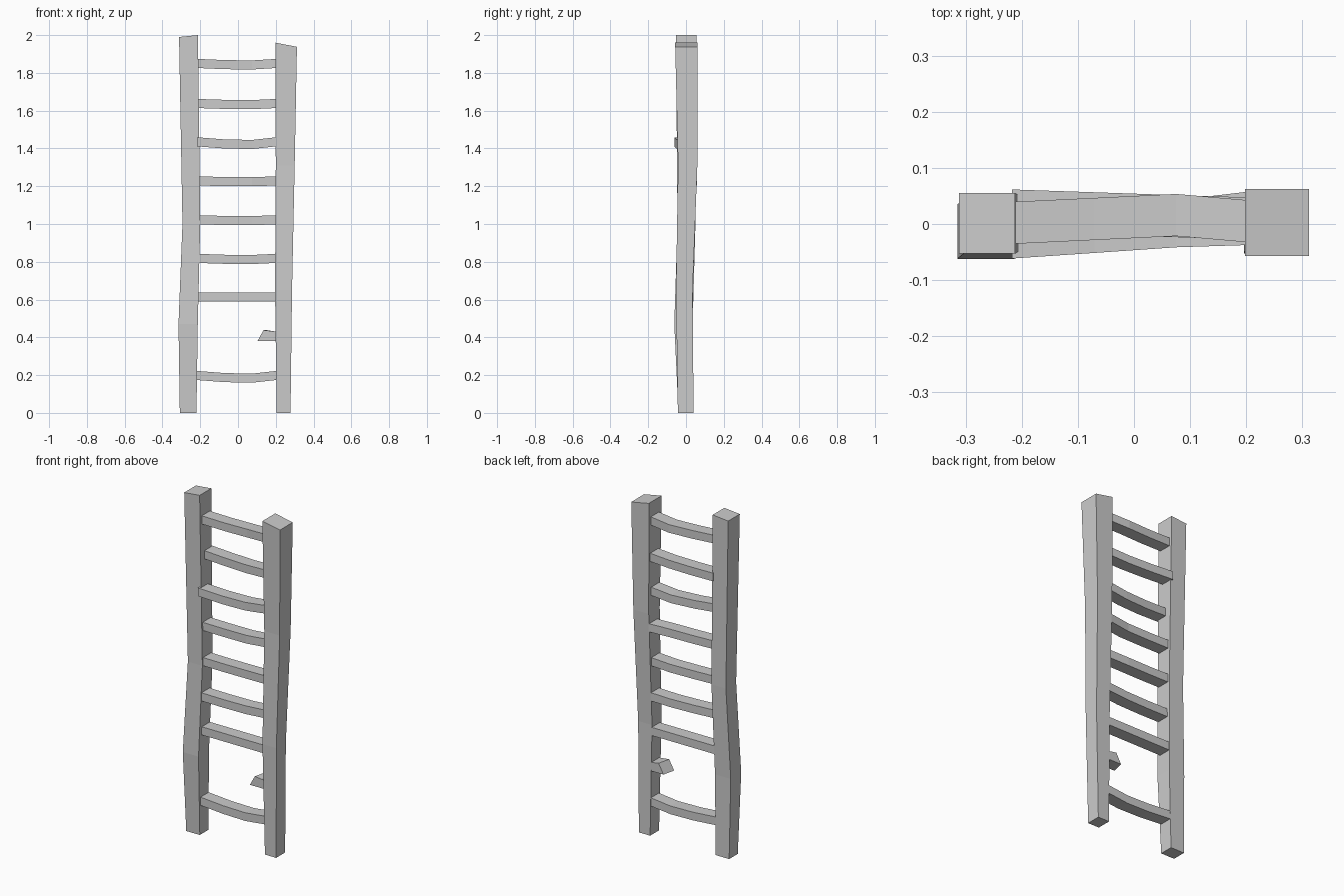
import bpy


def loft(name, rings):
    """Skin a chain of four-point rings and cap both ends."""
    verts = [p for r in rings for p in r]
    faces = [(3, 2, 1, 0)]
    for i in range(len(rings) - 1):
        a, b = 4 * i, 4 * i + 4
        for k in range(4):
            n = (k + 1) % 4
            faces.append((a + k, a + n, b + n, b + k))
    e = len(verts) - 4
    faces.append((e, e + 1, e + 2, e + 3))
    me = bpy.data.meshes.new(name)
    me.from_pydata(verts, [], faces)
    ob = bpy.data.objects.new(name, me)
    bpy.context.collection.objects.link(ob)
    return ob


def rail(name, stations):
    """Stations: x0, x1, y0, y1, z at x0, z at x1."""
    loft(name, [[(x0, y0, z0), (x1, y0, z1), (x1, y1, z1), (x0, y1, z0)]
                for x0, x1, y0, y1, z0, z1 in stations])


def rung(name, z, sag, ys, h=0.048, w=0.075):
    """Bent plank: left, middle and right y centres plus a sag."""
    pts = [(-0.217, ys[0], z), (-0.07, ys[0] * .5 + ys[1] * .5, z - sag * .8),
           (0.075, ys[1], z - sag), (0.202, ys[2], z)]
    loft(name, [[(x, y - w / 2, c - h / 2), (x, y + w / 2, c - h / 2),
                 (x, y + w / 2, c + h / 2), (x, y - w / 2, c + h / 2)]
                for x, y, c in pts])


# crooked side rails
rail("left_rail", [
    (-0.308, -0.22, -0.04, 0.04, 0, 0),
    (-0.315, -0.213, -0.062, 0.035, 0.47, 0.47),
    (-0.294, -0.20, -0.045, 0.05, 1.0, 1.0),
    (-0.312, -0.212, -0.053, 0.055, 1.99, 2.0)])
rail("right_rail", [
    (0.205, 0.278, -0.043, 0.04, 0, 0),
    (0.196, 0.286, -0.053, 0.035, 0.65, 0.65),
    (0.20, 0.30, -0.042, 0.06, 1.31, 1.31),
    (0.198, 0.312, -0.057, 0.062, 1.96, 1.938)])

# whole rungs, bottom to top
for i, (z, sag, ys) in enumerate([
        (0.198, 0.014, (0.0, 0.0, 0.0)),
        (0.613, 0.0, (0.0, 0.0, 0.0)),
        (0.818, 0.006, (-0.01, 0.0, 0.005)),
        (1.022, 0.004, (0.0, 0.005, 0.0)),
        (1.228, 0.004, (0.0, 0.005, 0.02)),
        (1.435, 0.014, (-0.024, -0.004, 0.0)),
        (1.638, 0.006, (0.024, 0.014, 0.01)),
        (1.850, 0.008, (0.002, 0.016, 0.005))]):
    rung(f"rung_{i + 1}", z, sag, ys)

# snapped rung stub with slanted break
loft("broken_rung", [
    [(0.103, -0.037, 0.38), (0.12, 0.037, 0.38),
     (0.152, 0.037, 0.438), (0.135, -0.037, 0.438)],
    [(0.202, -0.037, 0.38), (0.202, 0.037, 0.38),
     (0.202, 0.037, 0.43), (0.202, -0.037, 0.43)]])
